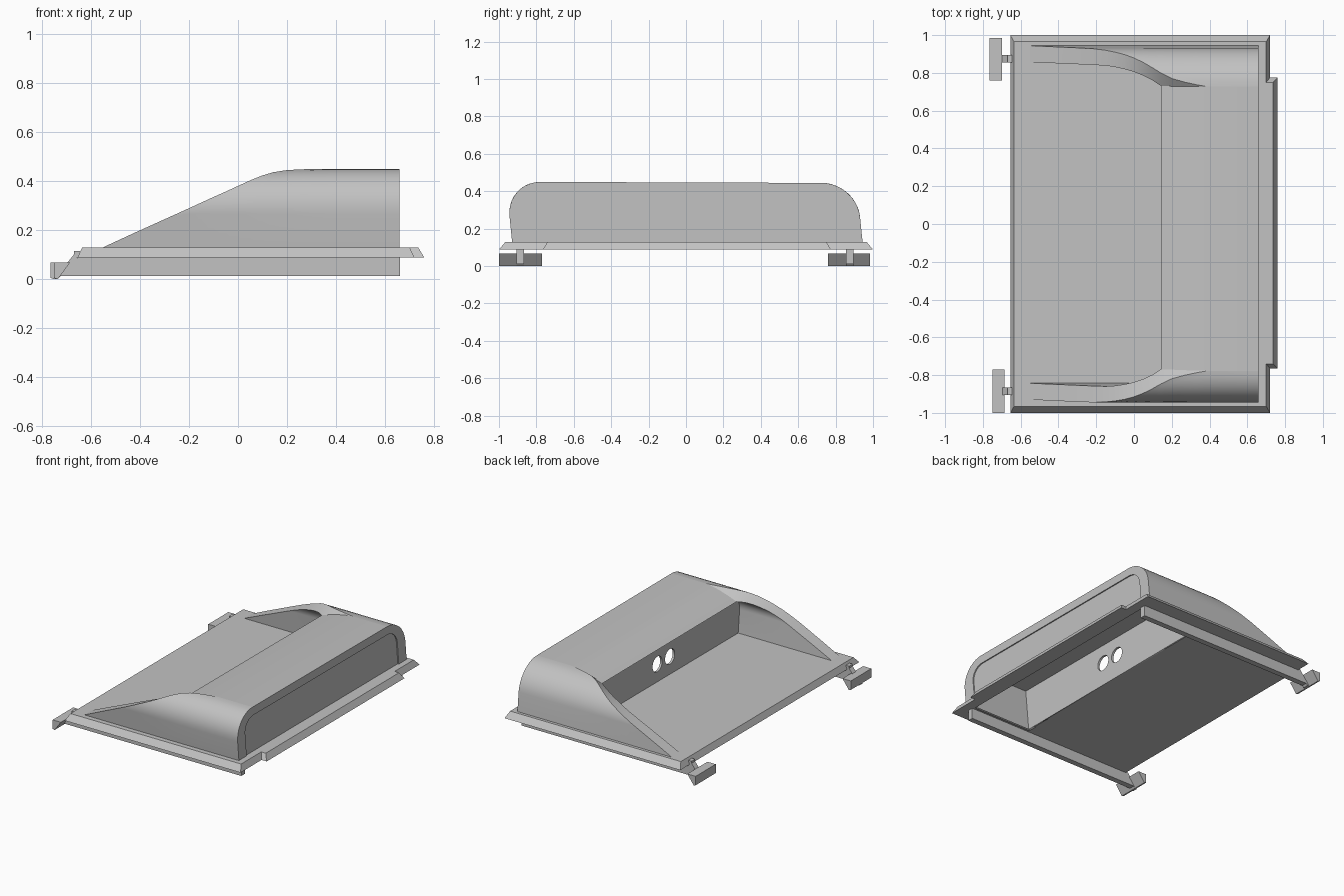
import bpy, bmesh, math

if "Cube" in bpy.data.objects:
    bpy.data.objects.remove(bpy.data.objects["Cube"])

grey = bpy.data.materials.new("mid_grey")
grey.use_nodes = True
grey.diffuse_color = (0.54, 0.54, 0.54, 1)
grey.node_tree.nodes["Principled BSDF"].inputs["Base Color"].default_value = (0.54, 0.54, 0.54, 1)

UNDER, DECK = 0.088, 0.13     # underside and top of the base plate
LIP_X, WALL_X, TIP_X, REAR_X = 0.143, 0.19, 0.39, 0.658
HOLLOW_X = REAR_X - 0.01
OUTER = (0.937, 0.45, 0.185)  # half width, top, corner radius of the hood
INNER = (0.85, 0.39, 0.1)     # the same for its inside


def finish(name, bm, smooth=False):
    bmesh.ops.remove_doubles(bm, verts=bm.verts, dist=0.0005)
    bmesh.ops.dissolve_degenerate(bm, edges=bm.edges, dist=0.0005)
    bmesh.ops.recalc_face_normals(bm, faces=bm.faces)
    mesh = bpy.data.meshes.new(name)
    bm.to_mesh(mesh)
    bm.free()
    mesh.materials.append(grey)
    ob = bpy.data.objects.new(name, mesh)
    bpy.context.collection.objects.link(ob)
    if smooth:
        bpy.ops.object.select_all(action='DESELECT')
        ob.select_set(True)
        bpy.context.view_layer.objects.active = ob
        bpy.ops.object.shade_smooth_by_angle(angle=math.radians(30))


def loft(bm, rows):
    grid = [[bm.verts.new(p) for p in row] for row in rows]
    for a, b in zip(grid, grid[1:]):
        for i in range(len(a) - 1):
            bm.faces.new((a[i], a[i + 1], b[i + 1], b[i]))


def lean(x, y, z):
    # the hood leans slightly to one side
    rise = z - DECK
    return (x, y + 0.007 - 0.1 * rise, z - 0.011 * rise * (y + 0.8))


def prism(name, profile, y0, y1):
    # extrude an xz profile along y
    bm = bmesh.new()
    ends = [[bm.verts.new((x, y, z)) for x, z in profile] for y in (y0, y1)]
    for e in ends:
        bm.faces.new(e)
    n = len(profile)
    for i in range(n):
        j = (i + 1) % n
        bm.faces.new((ends[0][i], ends[0][j], ends[1][j], ends[1][i]))
    finish(name, bm)


def plates(name, z, rects):
    # flat rectangles at one height
    bm = bmesh.new()
    for x0, x1, y0, y1 in rects:
        loft(bm, [[(x, y0, z), (x, y1, z)] for x in (x0, x1)])
    finish(name, bm)


def arch(shape, crest):
    # half section from the deck up to the crest height
    half, top, rad = shape
    cz = top - rad
    pts = [(half, DECK), (half, min(cz, crest))]
    end = math.asin(max(0, min(1, (crest - cz) / rad)))
    for k in range(1, 11):
        a = end * k / 10
        pts.append((half - rad + rad * math.cos(a), cz + rad * math.sin(a) if end else crest))
    return pts


def side_row(x, s, pts):
    return [lean(x, s * y, z) for y, z in pts]


# opening: x, height of outer edge, height of inner edge
opening = [(-0.55, 0.13, 0.13), (-0.42, 0.19, 0.188), (-0.3, 0.244, 0.24), (-0.22, 0.28, 0.275),
           (-0.15, 0.312, 0.305), (-0.1, 0.335, 0.325), (-0.05, 0.357, 0.344), (0, 0.38, 0.36),
           (0.05, 0.403, 0.375), (0.1, 0.423, 0.386), (LIP_X, 0.436, 0.39)]
# roof: x, height of outer edge, half width and height of the panel edge
roof = [(LIP_X, 0.436, 0.75, 0.39), (0.2, 0.445, 0.75, 0.41), (0.27, 0.4485, 0.751, 0.43),
        (0.33, 0.4497, 0.752, 0.443), (TIP_X, 0.45, 0.752, 0.45), (REAR_X, 0.45, 0.752, 0.45)]

for side, s in (("left", 1), ("right", -1)):
    # outer shell
    bm = bmesh.new()
    loft(bm, [side_row(r[0], s, arch(OUTER, r[1])) for r in opening + roof[1:]])
    # cut face between the outer and inner edges, then its blend into the roof
    loft(bm, [side_row(x, s, [arch(OUTER, h)[-1], arch(INNER, i)[-1]]) for x, h, i in opening])
    loft(bm, [side_row(x, s, [arch(OUTER, h)[-1], (y, z)]) for x, h, y, z in roof])
    finish("hood_cheek_" + side, bm, True)
    # inside of the cheek
    bm = bmesh.new()
    loft(bm, [side_row(x, s, arch(INNER, i)) for x, h, i in opening + [(WALL_X, 0, 0.39)]])
    finish("cheek_lining_" + side, bm, True)

# roof panel behind the scoop
bm = bmesh.new()
loft(bm, [side_row(x, 1, [(y, z), (-y, z)]) for x, h, y, z in roof])
finish("roof_panel", bm, True)

# hollow behind the wall: sides, ceiling and the edge of the base plate
half, ceiling, corner = INNER
bm = bmesh.new()
section = [(half, UNDER), (half, ceiling), (-half, ceiling), (-half, UNDER)]
loft(bm, [side_row(x, 1, section) for x in (WALL_X, HOLLOW_X)])
loft(bm, [side_row(HOLLOW_X, 1, [(half, z), (-half, z)]) for z in (UNDER, DECK)])
flat = half - corner
loft(bm, [side_row(x, 1, [(flat, ceiling), (-flat, ceiling)]) for x in (LIP_X, WALL_X)])
finish("rear_hollow", bm)


# arched rear frame with a slightly recessed panel
def full_arch(x, shape):
    pts = arch(shape, shape[1])
    return side_row(x, 1, pts) + side_row(x, -1, pts)[::-1]


bm = bmesh.new()
recess = full_arch(REAR_X - 0.008, INNER)
loft(bm, [full_arch(REAR_X, OUTER), full_arch(REAR_X, INNER), recess])
bm.faces.new([bm.verts.new(p) for p in recess])
finish("rear_panel", bm)

# scoop wall with two round holes
curve = bpy.data.curves.new("scoop_wall", 'CURVE')
curve.dimensions = '2D'
curve.fill_mode = 'BOTH'
curve.extrude = 0.008
outlines = [[lean(0, y, z)[1:] for y, z in section]]
for cy in (-0.08, 0.06):
    outlines.append([(cy + 0.054 * math.cos(k * math.tau / 32), 0.255 + 0.054 * math.sin(k * math.tau / 32))
                     for k in range(32)])
for pts in outlines:
    sp = curve.splines.new('POLY')
    sp.points.add(len(pts) - 1)
    for p, (u, v) in zip(sp.points, pts):
        p.co = (u, v, 0, 1)
    sp.use_cyclic_u = True
curve.materials.append(grey)
wall = bpy.data.objects.new("scoop_wall", curve)
wall.location.x = WALL_X
wall.rotation_euler = (math.pi / 2, 0, math.pi / 2)
bpy.context.collection.objects.link(wall)

# base plate: top and underside, open under the hollow
XF, XR, YT = -0.635, 0.70, 0.965
plates("deck", DECK, [(XF, WALL_X, -YT, YT), (WALL_X, HOLLOW_X, half, YT), (WALL_X, HOLLOW_X, -YT, -half),
                      (HOLLOW_X, XR, -YT, YT), (XR, 0.735, -0.74, 0.75)])
plates("underside", UNDER, [(-0.655, WALL_X, -1, 1), (WALL_X, HOLLOW_X, half, 1), (WALL_X, HOLLOW_X, -1, -half),
                            (HOLLOW_X, 0.72, -1, 1), (0.72, 0.76, -0.765, 0.775)])

# sloped rim with the rear tongue
rim_top = [(XF, -YT), (XR, -YT), (XR, -0.74), (0.735, -0.74), (0.735, 0.75), (XR, 0.75), (XR, YT), (XF, YT)]
rim_low = [(-0.655, -1), (0.72, -1), (0.72, -0.765), (0.76, -0.765),
           (0.76, 0.775), (0.72, 0.775), (0.72, 1), (-0.655, 1)]
bm = bmesh.new()
loft(bm, [[(x, y, z) for x, y in ring + ring[:1]] for ring, z in ((rim_top, DECK), (rim_low, UNDER))])
finish("rim", bm)

# runners under the base, each with a hook and a foot at the front
for side, y, f0, f1, dx in (("left", 0.875, 0.76, 0.985, 0), ("right", -0.885, -1, -0.77, 0.015)):
    prism("runner_" + side, [(-0.735, 0.012), (0.66, 0.012), (0.66, UNDER), (-0.655, UNDER)],
          y - 0.02, y + 0.02)
    prism("hook_" + side, [(-0.75, 0.0), (-0.735, 0.0), (-0.645, 0.1), (-0.645, 0.115), (-0.67, 0.115),
                           (-0.67, 0.1)], y - 0.02, y + 0.02)
    prism("foot_" + side, [(-0.765 + dx, 0.068), (-0.765 + dx, 0.005), (-0.75 + dx, 0.0), (-0.7 + dx, 0.068)],
          f0, f1)
